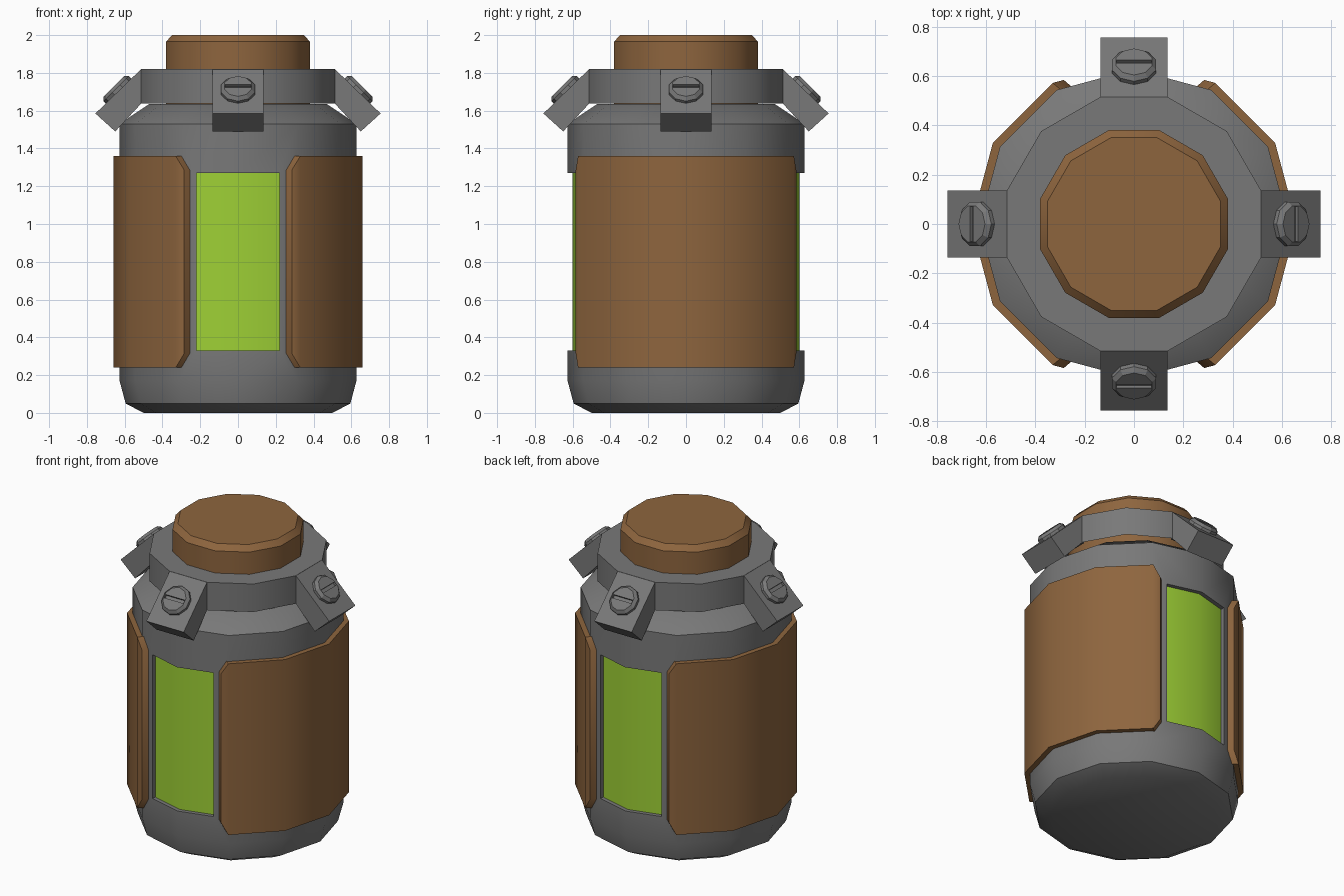
import bpy, bmesh
from math import radians, cos, sin, pi
from mathutils import Matrix, Vector

if "Cube" in bpy.data.objects:
    bpy.data.objects.remove(bpy.data.objects["Cube"])


def material(name, rgb):
    m = bpy.data.materials.new(name)
    m.use_nodes = True
    m.diffuse_color = (*rgb, 1)
    m.node_tree.nodes["Principled BSDF"].inputs["Base Color"].default_value = (*rgb, 1)
    return m


GREY = material("steel grey", (0.19, 0.19, 0.19))
BROWN = material("rust brown", (0.27, 0.13, 0.048))
GREEN = material("lime green", (0.34, 0.63, 0.036))


def make(name, bm, mat, smooth=35):
    bmesh.ops.recalc_face_normals(bm, faces=bm.faces)
    mesh = bpy.data.meshes.new(name)
    bm.to_mesh(mesh)
    bm.free()
    mesh.materials.append(mat)
    ob = bpy.data.objects.new(name, mesh)
    bpy.context.collection.objects.link(ob)
    if smooth:
        select(ob)
        bpy.ops.object.shade_smooth_by_angle(angle=radians(smooth))
    return ob


def select(ob):
    bpy.ops.object.select_all(action='DESELECT')
    ob.select_set(True)
    bpy.context.view_layer.objects.active = ob


def lathe(profile, sides=12, turn=0, close_top=True, close_bottom=True):
    """Stack of polygon rings from (radius, height) pairs."""
    bm = bmesh.new()
    rings = [[bm.verts.new((r * cos(turn + 2 * pi * i / sides),
                            r * sin(turn + 2 * pi * i / sides), z))
              for i in range(sides)] for r, z in profile]
    for a, b in zip(rings, rings[1:]):
        for i in range(sides):
            j = (i + 1) % sides
            bm.faces.new((a[i], a[j], b[j], b[i]))
    if close_bottom:
        bm.faces.new(rings[0])
    if close_top:
        bm.faces.new(rings[-1])
    return bm


def on_polygon(radius, deg):
    """Point of a 12-sided outline with corners on the axes."""
    r = radius * cos(radians(15)) / cos(radians(deg % 30 - 15))
    return r * cos(radians(deg)), r * sin(radians(deg))


def band(outer, inner, turn):
    """Curved plate; each side is (radius, [(angle, low, high), ...])."""
    bm = bmesh.new()
    grids = []
    for radius, columns in (outer, inner):
        grid = []
        for deg, low, high in columns:
            x, y = on_polygon(radius, deg)
            grid.append([bm.verts.new((x, y, z)) for z in (low, high)])
        grids.append(grid)
    o, n = grids
    for i in range(len(o) - 1):
        for g in (o, n):
            bm.faces.new((g[i][0], g[i + 1][0], g[i + 1][1], g[i][1]))
        for k in (0, 1):
            bm.faces.new((o[i][k], o[i + 1][k], n[i + 1][k], n[i][k]))
    for e in (0, -1):
        bm.faces.new((o[e][0], o[e][1], n[e][1], n[e][0]))
    bm.transform(Matrix.Rotation(radians(turn), 4, 'Z'))
    return bm


def box(size, centre):
    bm = bmesh.new()
    bmesh.ops.create_cube(bm, size=1)
    bm.transform(Matrix.Translation(centre) @ Matrix.Diagonal((*size, 1)))
    return bm


def cut(ob, bm):
    cutter = make("cutter", bm, GREY, 0)
    cutter.hide_render = True
    mod = ob.modifiers.new("cut", 'BOOLEAN')
    mod.object, mod.operation, mod.solver = cutter, 'DIFFERENCE', 'EXACT'
    select(ob)
    bpy.ops.object.modifier_apply(modifier=mod.name)
    bpy.data.objects.remove(cutter)


# Canister body with window openings front and back
body = make("body", lathe([(0.5, 0), (0.595, 0.05), (0.627, 0.17),
                           (0.627, 1.53), (0.47, 1.635)]), GREY)
for side in (-1, 1):
    cut(body, box((0.44, 0.2, 0.94), (0, side * 0.62, 0.8)))

# Green windows sunk into the openings
glass = [(a, 0.3, 1.3) for a in (-24, 0, 24)]
for name, turn in (("front_window", -90), ("back_window", 90)):
    make(name, band((0.6, glass), (0.56, glass), turn), GREEN)

# Wrapped side panels with clipped corners
LOW, HIGH, CLIP = 0.24, 1.36, 0.075


def columns(end, shoulder):
    half = [(0, LOW, HIGH), (30, LOW, HIGH), (shoulder, LOW, HIGH),
            (end, LOW + CLIP, HIGH - CLIP)]
    return [(-a, l, h) for a, l, h in half[:0:-1]] + half


for name, turn in (("left_panel", 0), ("right_panel", 180)):
    make(name, band((0.66, columns(64, 60)), (0.622, columns(65.7, 61.5)), turn), BROWN)

# Cap and the collar around it
TURN = radians(15)
make("cap", lathe([(0.394, 1.6), (0.394, 1.965), (0.362, 2.0)], turn=TURN), BROWN)
make("collar", lathe([(0.532, 1.637), (0.532, 1.82), (0.38, 1.82)], turn=TURN,
                     close_top=False, close_bottom=False), GREY)

# Slotted bolt, built once upright
bolt = make("front_bolt", lathe([(0.094, -0.02), (0.094, 0.018), (0.076, 0.036)],
                                sides=10, turn=pi / 2), GREY, 20)
cut(bolt, box((0.14, 0.022, 0.04), (0, 0, 0.04)))

# Four sloping lugs, each carrying a bolt
section = [(0.5, 1.82), (0.513, 1.82), (0.755, 1.585), (0.65, 1.49), (0.513, 1.637), (0.5, 1.637)]
for name, deg in (("front", 0), ("left", 90), ("back", 180), ("right", 270)):
    spin = Matrix.Rotation(radians(deg), 4, 'Z')
    bm = bmesh.new()
    base = bm.faces.new([bm.verts.new((-0.135, -r, z)) for r, z in section])
    ext = bmesh.ops.extrude_face_region(bm, geom=[base], use_keep_orig=True)
    bmesh.ops.translate(bm, vec=Vector((0.27, 0, 0)),
                        verts=[v for v in ext["geom"] if isinstance(v, bmesh.types.BMVert)])
    bm.transform(spin)
    make(name + "_lug", bm, GREY, 0)

    ob = bolt
    if deg:
        ob = bpy.data.objects.new(name + "_bolt", bolt.data)
        bpy.context.collection.objects.link(ob)
    ob.matrix_world = (spin @ Matrix.Translation((0, -0.632, 1.704))
                       @ Matrix.Rotation(radians(45), 4, 'X'))
